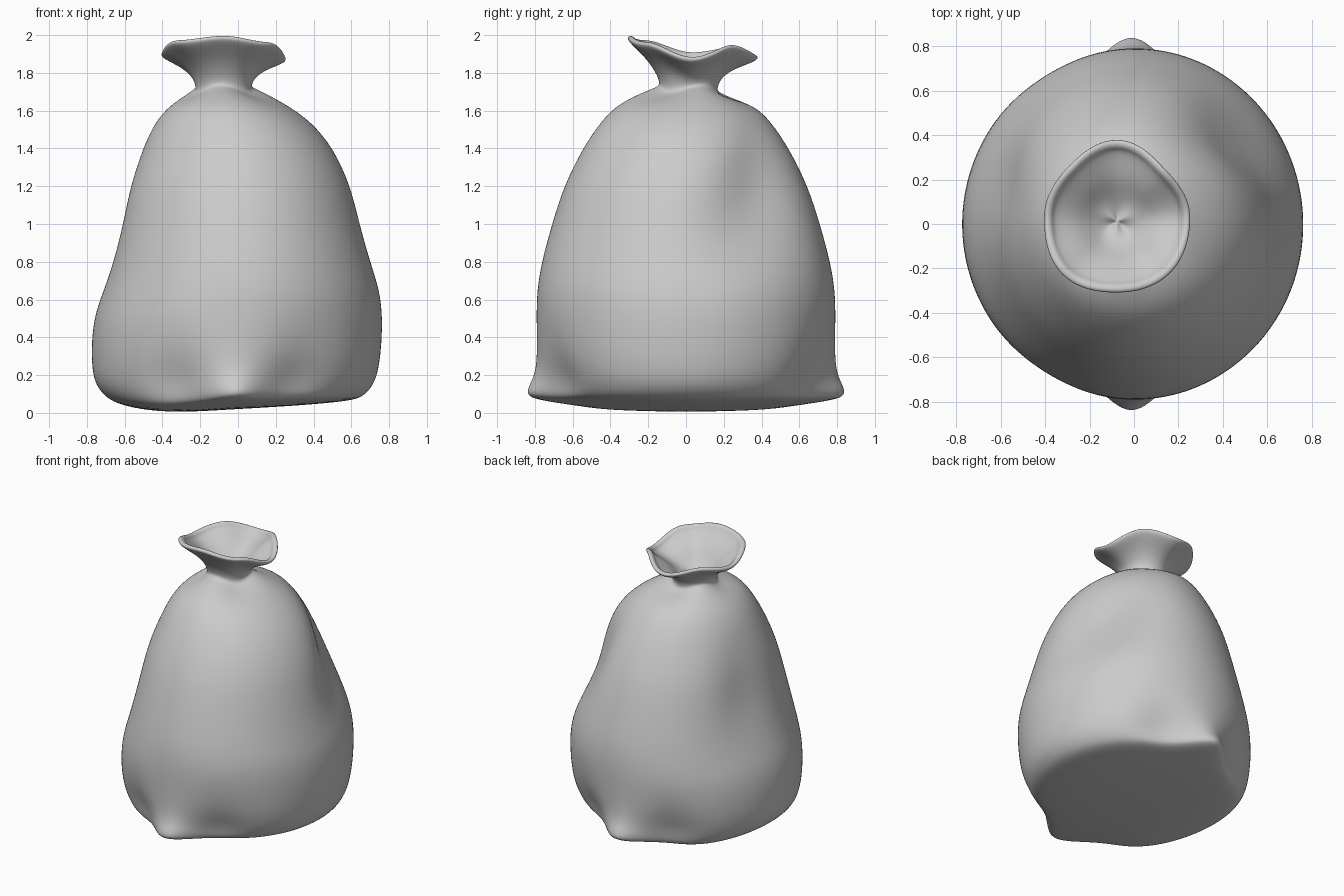
import bpy
from math import sin, cos, pi, exp, radians

if "Cube" in bpy.data.objects:
    bpy.data.objects.remove(bpy.data.objects["Cube"])

SEG = 64

# Sack body: height, centre x, half width, half depth
BODY = [
    (0.005, -0.03, 0.50, 0.56), (0.015, -0.02, 0.63, 0.67),
    (0.04, -0.02, 0.685, 0.705), (0.10, -0.02, 0.73, 0.725),
    (0.19, -0.015, 0.755, 0.755), (0.32, -0.01, 0.768, 0.785),
    (0.50, 0.0, 0.768, 0.793), (0.65, 0.02, 0.735, 0.79),
    (0.80, 0.02, 0.69, 0.765), (1.0, 0.015, 0.64, 0.71),
    (1.2, 0.01, 0.593, 0.648), (1.4, 0.0, 0.508, 0.548),
    (1.54, -0.025, 0.415, 0.453), (1.63, -0.05, 0.31, 0.365),
    (1.685, -0.065, 0.205, 0.22)]
# Gathered mouth: height, radius, how far the rim waves
MOUTH = [(1.71, 0.15, 0), (1.74, 0.147, 0.05), (1.79, 0.17, 0.2),
         (1.84, 0.22, 0.5), (1.88, 0.28, 0.8), (1.91, 0.325, 1), (1.93, 0.333, 1)]
WALL = 0.04
RIM_LIFT = [-0.055, 0.01, -0.045, 0.0, -0.03, 0.035, 0.058, 0.025]
RIM_SIZE = [1.0, 0.91, 1.02, 0.94, 1.0, 1.07, 1.0, 1.04]


def around(table, a):
    """Smooth periodic lookup around the sack."""
    t = a / (2 * pi) * len(table)
    i = int(t)
    f = t - i
    f = f * f * (3 - 2 * f)
    return table[i % len(table)] * (1 - f) + table[(i + 1) % len(table)] * f


def bump(v, mid, width):
    return exp(-((v - mid) / width) ** 2)


def dent(a, z):
    """Hollows in the cloth, plus valleys beside the bottom corners."""
    deg = (a * 180 / pi + 90) % 360 - 90
    slant = 37 + 40 * (z - 1.15)
    return (0.10 * bump(deg, slant, 24) * bump(z, 1.14, 0.30)
            + 0.045 * bump(deg, 166, 18) * bump(z, 1.02, 0.28)
            + 0.05 * bump(abs(cos(a)), 0.45, 0.2) * bump(z, 0.18, 0.16))


def sag(x, y):
    """Slightly bulged underside."""
    dx = x + 0.35
    return 0.04 * (y / 0.8) ** 2 + (0.058 * dx if dx > 0 else 0.45 * dx * dx)


def gather(a, z):
    """Uneven cloth under the tie."""
    return 0.018 * cos(3 * (a - radians(265))) * bump(z, 1.70, 0.05)


def body_point(z, cx, hx, hy, a):
    d = dent(a, z)
    x = cx + (hx - d) * cos(a)
    y = (hy - d) * sin(a)
    # Pulled-out bottom corners at front and back
    pull = 0.15 * bump(z, 0.03, 0.15) * min(1, hy / 0.69) ** 5
    y += pull * bump(x, -0.01, 0.15) * (1 if y > 0 else -1)
    return (x, y, z + sag(x, y) * max(0, 1 - z / 0.25) + gather(a, z))


def mouth_point(z, r, wave, a):
    r *= 1 + wave * (around(RIM_SIZE, a) - 1)
    return (-0.076 + r * cos(a), 0.012 + 0.02 * wave + r * 1.035 * sin(a),
            z + wave * around(RIM_LIFT, a) + gather(a, z))


ANGLES = [2 * pi * i / SEG for i in range(SEG)]
loops = []
# Underside closes inward from the first body ring
z, cx, hx, hy = BODY[0]
for s in (0.1, 0.6):
    loops.append([body_point(0, cx, hx * s, hy * s, a) for a in ANGLES])
for ring in BODY:
    loops.append([body_point(*ring, a) for a in ANGLES])
# Mouth outside, rolled lip, inside and closed throat
inside = [(z, r - WALL, w) for z, r, w in reversed(MOUTH[2:])]
lip = [(1.942, 0.315, 1)]
throat = [(1.75, 0.08, 0), (1.735, 0.03, 0)]
for ring in MOUTH + lip + inside + throat:
    loops.append([mouth_point(*ring, a) for a in ANGLES])

verts = [p for loop in loops for p in loop]
faces = [(k * SEG + i, k * SEG + (i + 1) % SEG,
          (k + 1) * SEG + (i + 1) % SEG, (k + 1) * SEG + i)
         for k in range(len(loops) - 1) for i in range(SEG)]


def cap(start, flip):
    ids = range(start, start + SEG)
    verts.append(tuple(sum(verts[i][c] for i in ids) / SEG for c in range(3)))
    for i in range(SEG):
        a, b = start + i, start + (i + 1) % SEG
        faces.append((b, a, len(verts) - 1) if flip else (a, b, len(verts) - 1))


last = (len(loops) - 1) * SEG
cap(0, True)
cap(last, False)

mesh = bpy.data.meshes.new("tied_sack")
mesh.from_pydata(verts, [], faces)
mesh.shade_smooth()
sack = bpy.data.objects.new("tied_sack", mesh)
bpy.context.collection.objects.link(sack)

# Soften the cloth
sub = sack.modifiers.new("smooth", "SUBSURF")
sub.levels = sub.render_levels = 2
